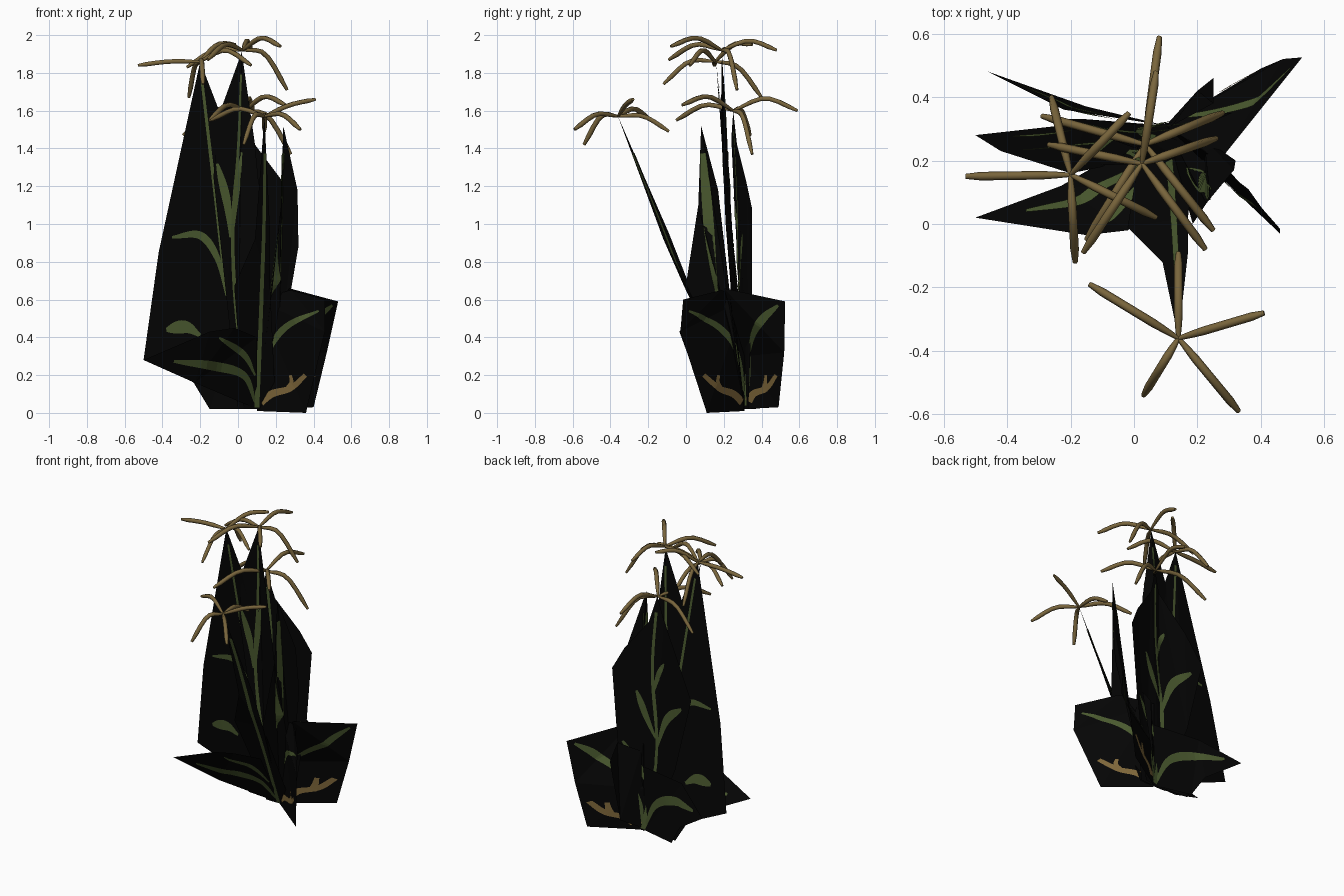
import bpy, bmesh, math
from mathutils import Vector
from mathutils.bvhtree import BVHTree


def material(name, rgb):
    m = bpy.data.materials.new(name)
    m.diffuse_color = (*rgb, 1)
    return m


BLACK = material("black_card", (0.0014, 0.0014, 0.0014))
GREEN = material("leaf_green", (0.068, 0.1, 0.028))
TAN = material("dry_leaf", (0.21, 0.135, 0.042))
PETAL = material("petal_ochre", (0.19, 0.13, 0.045))


def add_object(name, bm, mat):
    me = bpy.data.meshes.new(name)
    bm.to_mesh(me)
    me.materials.append(mat)
    ob = bpy.data.objects.new(name, me)
    bpy.context.collection.objects.link(ob)
    return ob


def resample(pts, n):
    """Smooth points along a rounded path."""
    p = [Vector(q) for q in pts]
    p = [2 * p[0] - p[1]] + p + [2 * p[-1] - p[-2]]
    out = []
    segs = len(p) - 3
    for i in range(n + 1):
        f = i / n * segs
        k = min(int(f), segs - 1)
        t = f - k
        a, b, c, d = p[k:k + 4]
        out.append(0.5 * (2 * b + (c - a) * t + (2 * a - 5 * b + 4 * c - d) * t * t
                          + (3 * b - a - 3 * c + d) * t ** 3))
    return out


def paint(name, bvh, axis, path, width, mat, leaf):
    """Thin plates laid on both sides of a card along a 2D path."""
    pts = resample([(a, z, 0) for a, z in path], 22)
    bm = bmesh.new()
    for side in (-0.004, 0.004):
        prev = None
        for i, p in enumerate(pts):
            t = i / (len(pts) - 1)
            d = (pts[min(i + 1, len(pts) - 1)] - pts[max(i - 1, 0)]).normalized()
            w = width / 2 * ((0.3 + 0.7 * math.sin(math.pi * t ** 1.4)) if leaf else 1 - 0.5 * t)
            row = []
            for s in (-w, w):
                a, z = p.x - d.y * s, p.y + d.x * s
                start = Vector((a, -3, z)) if axis == "y" else Vector((3, a, z))
                ray = Vector((0, 1, 0)) if axis == "y" else Vector((-1, 0, 0))
                hit, nor, _, _ = bvh.ray_cast(start, ray)
                if hit is not None:
                    if nor.dot(ray) > 0:
                        nor = -nor
                    row.append(bm.verts.new(hit + nor * side))
            if len(row) == 2 and prev:
                bm.faces.new((prev[0], prev[1], row[1], row[0]))
            prev = row if len(row) == 2 else None
    add_object(name, bm, mat)


def card(name, outline, axis, marks):
    """Flat-sided foliage card with painted stems and leaves."""
    bm = bmesh.new()
    bm.faces.new([bm.verts.new(p) for p in outline])
    bmesh.ops.triangulate(bm, faces=bm.faces[:])
    bvh = BVHTree.FromBMesh(bm)
    add_object(name, bm, BLACK)
    for i, (kind, width, path) in enumerate(marks):
        mat = TAN if kind == "dry" else GREEN
        paint(f"{name}_{kind}_{i}", bvh, axis, path, width, mat, kind == "leaf")


# Tall flowering cards
card("tall_left_card",
     [(-0.2, 0.16, 1.86), (-0.42, 0.23, 0.85), (-0.5, 0.28, 0.28), (-0.23, 0.31, 0.16),
      (-0.15, 0.33, 0.02), (0.1, 0.31, 0.02), (0.06, 0.27, 0.7), (-0.1, 0.18, 1.6)], "y",
     [("stem", 0.028, [(0.09, 0.04), (-0.05, 0.62), (-0.125, 1.2), (-0.2, 1.84)]),
      ("leaf", 0.042, [(-0.06, 0.62), (-0.11, 0.82), (-0.2, 0.94), (-0.35, 0.93)]),
      ("leaf", 0.07, [(-0.2, 0.41), (-0.28, 0.455), (-0.38, 0.44)])])
card("tall_centre_card",
     [(0.02, 0.19, 1.91), (-0.1, 0.185, 1.58), (-0.13, 0.2, 1.25), (-0.06, 0.24, 0.6),
      (0.0, 0.3, 0.02), (0.2, 0.31, 0.02), (0.2, 0.25, 0.5), (0.13, 0.21, 1.0),
      (0.09, 0.19, 1.42)], "y",
     [("stem", 0.024, [(0.09, 0.03), (0.0, 0.45), (-0.03, 0.95), (0.0, 1.4), (0.02, 1.88)]),
      ("leaf", 0.045, [(-0.04, 0.93), (-0.06, 1.12), (-0.11, 1.32)]),
      ("leaf", 0.03, [(-0.03, 0.93), (-0.01, 1.15), (0.02, 1.38)])])
card("tall_back_card",
     [(0.04, 0.25, 1.6), (0.09, 0.27, 1.42), (0.24, 0.32, 1.22), (0.31, 0.35, 1.08),
      (0.27, 0.35, 0.6), (0.18, 0.33, 0.02), (0.05, 0.31, 0.02), (-0.15, 0.33, 0.5),
      (-0.27, 0.33, 1.0), (-0.16, 0.3, 1.2), (0.0, 0.24, 1.45)], "y",
     [("stem", 0.032, [(0.1, 0.03), (0.03, 0.4), (0.02, 0.65), (0.06, 1.1), (0.04, 1.58)]),
      ("leaf", 0.045, [(0.05, 0.3), (0.12, 0.42), (0.24, 0.6)]),
      ("leaf", 0.055, [(0.02, 0.58), (-0.06, 0.8), (-0.19, 0.92)]),
      ("leaf", 0.045, [(0.03, 0.65), (0.1, 0.8), (0.16, 0.95)]),
      ("leaf", 0.035, [(0.05, 0.95), (0.02, 1.08), (-0.02, 1.16)])])
card("front_leaning_card",
     [(0.14, -0.36, 1.57), (0.09, -0.12, 0.92), (-0.02, -0.01, 0.67), (0.03, 0.3, 0.02),
      (0.2, 0.3, 0.02), (0.17, 0.02, 0.67), (0.17, -0.09, 0.95)], "y",
     [("stem", 0.026, [(0.1, 0.03), (0.12, 0.5), (0.138, 1.1), (0.14, 1.55)])])
card("right_blade_card",
     [(0.24, 0.08, 1.52), (0.315, 0.17, 1.18), (0.32, 0.2, 0.88), (0.22, 0.27, 0.3),
      (0.1, 0.31, 0.03), (0.185, 0.0, 0.68), (0.228, 0.065, 1.1)], "x",
     [("leaf", 0.055, [(0.17, 0.6), (0.14, 0.8), (0.112, 1.1), (0.083, 1.48)])])

# Low spreading cards around the base
card("right_back_low_card",
     [(0.1, 0.31, 0.02), (0.4, 0.49, 0.03), (0.47, 0.52, 0.32), (0.1, 0.31, 0.3)], "x",
     [("leaf", 0.03, [(0.318, 0.04), (0.325, 0.15), (0.34, 0.3)]),
      ("dry", 0.045, [(0.318, 0.03), (0.36, 0.1), (0.43, 0.13), (0.48, 0.2)]),
      ("dry", 0.03, [(0.41, 0.11), (0.42, 0.15), (0.425, 0.2)])])
card("right_back_upper_card",
     [(0.1, 0.31, 0.3), (0.47, 0.52, 0.32), (0.53, 0.525, 0.59), (0.27, 0.2, 0.66),
      (0.12, 0.27, 0.45)], "x",
     [("leaf", 0.045, [(0.335, 0.31), (0.36, 0.42), (0.41, 0.5), (0.49, 0.57)])])
card("back_low_flap",
     [(0.1, 0.31, 0.03), (0.2, 0.42, 0.1), (0.25, 0.46, 0.5), (0.25, 0.38, 0.6),
      (0.12, 0.31, 0.55)], "x", [])
card("right_front_low_card",
     [(0.1, 0.31, 0.01), (0.36, 0.11, 0.0), (0.46, -0.03, 0.43), (0.46, -0.015, 0.6),
      (0.28, 0.19, 0.65), (0.1, 0.31, 0.6)], "y",
     [("leaf", 0.035, [(0.1, 0.05), (0.14, 0.28), (0.25, 0.45), (0.43, 0.54)]),
      ("dry", 0.048, [(0.1, 0.04), (0.18, 0.1), (0.28, 0.13), (0.36, 0.2)]),
      ("dry", 0.03, [(0.26, 0.12), (0.285, 0.16), (0.28, 0.2)])])
card("left_front_low_card",
     [(0.1, 0.31, 0.02), (-0.23, 0.12, 0.16), (-0.5, 0.02, 0.28), (-0.15, -0.035, 0.43),
      (-0.02, -0.02, 0.45), (0.1, 0.1, 0.4)], "y",
     [("leaf", 0.05, [(0.09, 0.06), (0.03, 0.2), (-0.13, 0.25), (-0.34, 0.275)]),
      ("leaf", 0.035, [(0.09, 0.2), (0.03, 0.31), (-0.1, 0.4)])])
card("left_back_low_card",
     [(0.1, 0.31, 0.02), (-0.15, 0.37, 0.02), (-0.235, 0.4, 0.16), (-0.46, 0.48, 0.31),
      (-0.22, 0.36, 0.44), (0.1, 0.31, 0.45)], "y",
     [("leaf", 0.06, [(0.09, 0.04), (0.0, 0.22), (-0.15, 0.3), (-0.36, 0.32)])])


def petal(name, centre, end, lift):
    """Arched petal with a drooping tip, made as a thin tube."""
    a, b = Vector(centre), Vector(end)
    m = a.lerp(b, 0.5)
    m.z = max(a.z, b.z) + lift
    cu = bpy.data.curves.new(name, "CURVE")
    cu.dimensions = "3D"
    cu.bevel_depth = 0.0135
    cu.bevel_resolution = 1
    cu.use_fill_caps = True
    pts = resample([a, m, b], 7)
    sp = cu.splines.new("POLY")
    sp.points.add(len(pts) - 1)
    for i, p in enumerate(pts):
        sp.points[i].co = (*p, 1)
        sp.points[i].radius = (0.5, 0.8, 1, 1, 1, 1, 1, 0.6)[i]
    cu.materials.append(PETAL)
    bpy.context.collection.objects.link(bpy.data.objects.new(name, cu))


# Five petals on each flower: centre, then tip position and arch height
flowers = {
    "left_flower": ((-0.2, 0.155, 1.86),
                    [((-0.53, 0.15, 1.84), 0.0), ((-0.26, 0.4, 1.67), -0.03),
                     ((-0.185, -0.12, 1.74), 0.0), ((0.07, 0.02, 1.84), 0.06),
                     ((-0.015, 0.35, 1.95), 0.0)]),
    "centre_flower": ((0.025, 0.19, 1.92),
                      [((0.26, 0.27, 1.71), -0.02), ((0.225, -0.08, 1.94), 0.045),
                       ((-0.16, -0.09, 1.87), 0.03), ((0.07, 0.48, 1.92), 0.05),
                       ((-0.27, 0.25, 1.83), 0.0)]),
    "front_flower": ((0.14, -0.36, 1.57),
                     [((0.41, -0.28, 1.66), -0.03), ((0.33, -0.59, 1.5), 0.01),
                      ((0.03, -0.54, 1.42), 0.0), ((0.14, -0.09, 1.49), 0.0),
                      ((-0.14, -0.19, 1.55), 0.04)]),
    "back_flower": ((0.035, 0.25, 1.6),
                    [((0.08, 0.59, 1.6), 0.065), ((0.28, 0.35, 1.37), -0.03),
                     ((-0.29, 0.34, 1.47), 0.0), ((-0.15, -0.05, 1.55), 0.03),
                     ((0.25, -0.02, 1.63), 0.045)]),
}
for name, (centre, tips) in flowers.items():
    for i, (tip, lift) in enumerate(tips):
        petal(f"{name}_petal_{i + 1}", centre, tip, lift)
